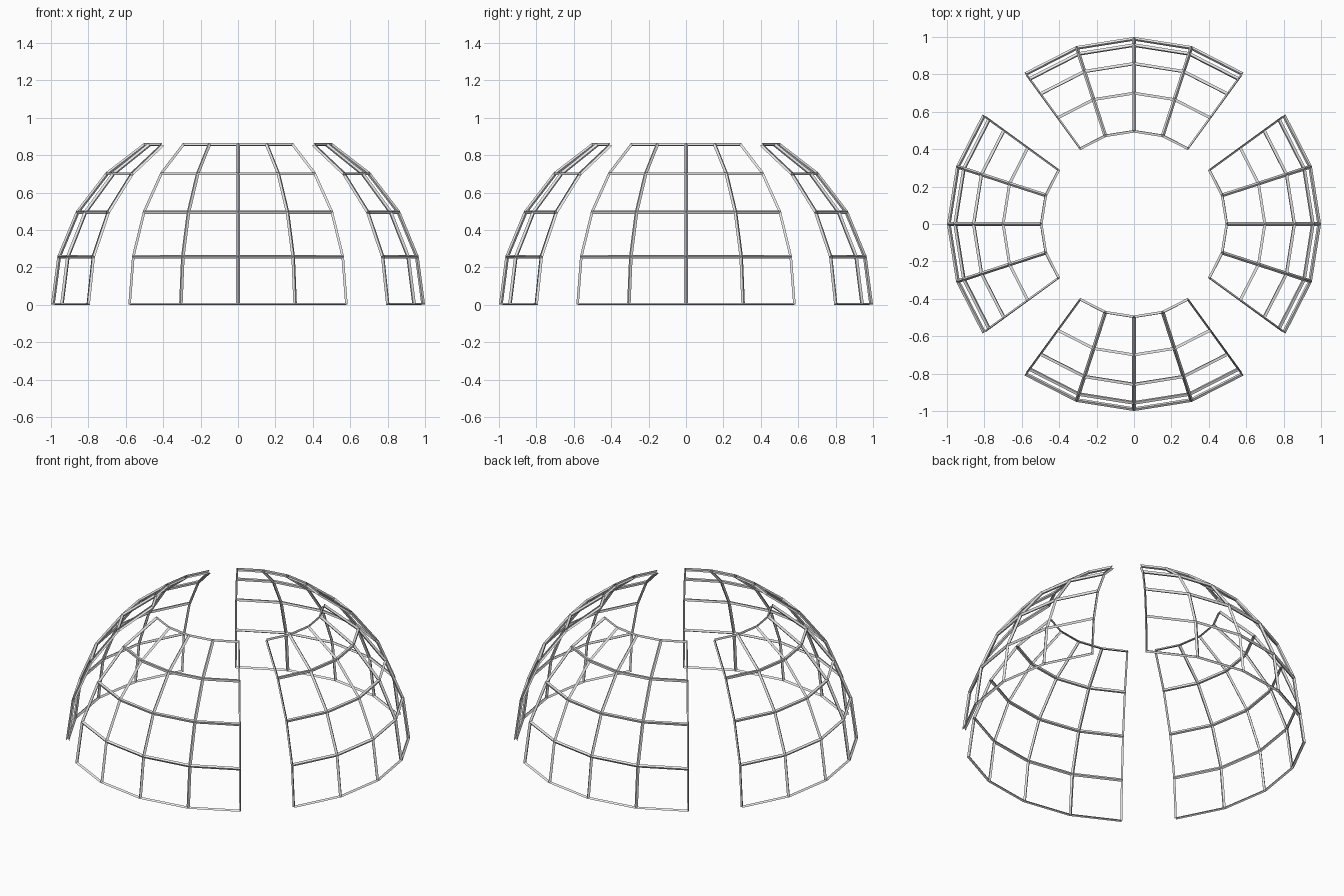
import bpy, bmesh
from math import radians, sin, cos

cube = bpy.data.objects.get("Cube")
if cube:
    bpy.data.objects.remove(cube, do_unlink=True)

RADIUS = 0.99
BAR = 0.02
LIFT = 0.0013  # rests the tilted lower bars on the ground

# Bare metal
metal = bpy.data.materials.new("light grey metal")
metal.use_nodes = True
colour = (0.8, 0.8, 0.8, 1)
metal.diffuse_color = colour
metal.node_tree.nodes["Principled BSDF"].inputs["Base Color"].default_value = colour


def dome_panel(name, facing):
    """Curved lattice panel: four bays wide, four bays high."""
    bm = bmesh.new()
    rows = []
    for elevation in range(0, 75, 15):
        e = radians(elevation)
        row = []
        for step in range(-2, 3):
            a = radians(facing + 18 * step)
            row.append(bm.verts.new((RADIUS * cos(e) * cos(a),
                                     RADIUS * cos(e) * sin(a),
                                     RADIUS * sin(e) + LIFT)))
        rows.append(row)
    for low, high in zip(rows, rows[1:]):
        for i in range(4):
            bm.faces.new((low[i], low[i + 1], high[i + 1], high[i]))
    mesh = bpy.data.meshes.new(name)
    bm.to_mesh(mesh)
    bm.free()
    mesh.materials.append(metal)
    panel = bpy.data.objects.new(name, mesh)
    bpy.context.collection.objects.link(panel)

    # Turn every panel edge into a bar, leaving the rim bars half width
    frame = panel.modifiers.new("bars", "WIREFRAME")
    frame.thickness = BAR
    frame.offset = 0
    frame.use_boundary = False
    frame.use_replace = True
    frame.use_even_offset = True


# Four panels around the dome
for name, facing in (("left_panel", 0), ("back_panel", 90),
                     ("right_panel", 180), ("front_panel", 270)):
    dome_panel(name, facing)
